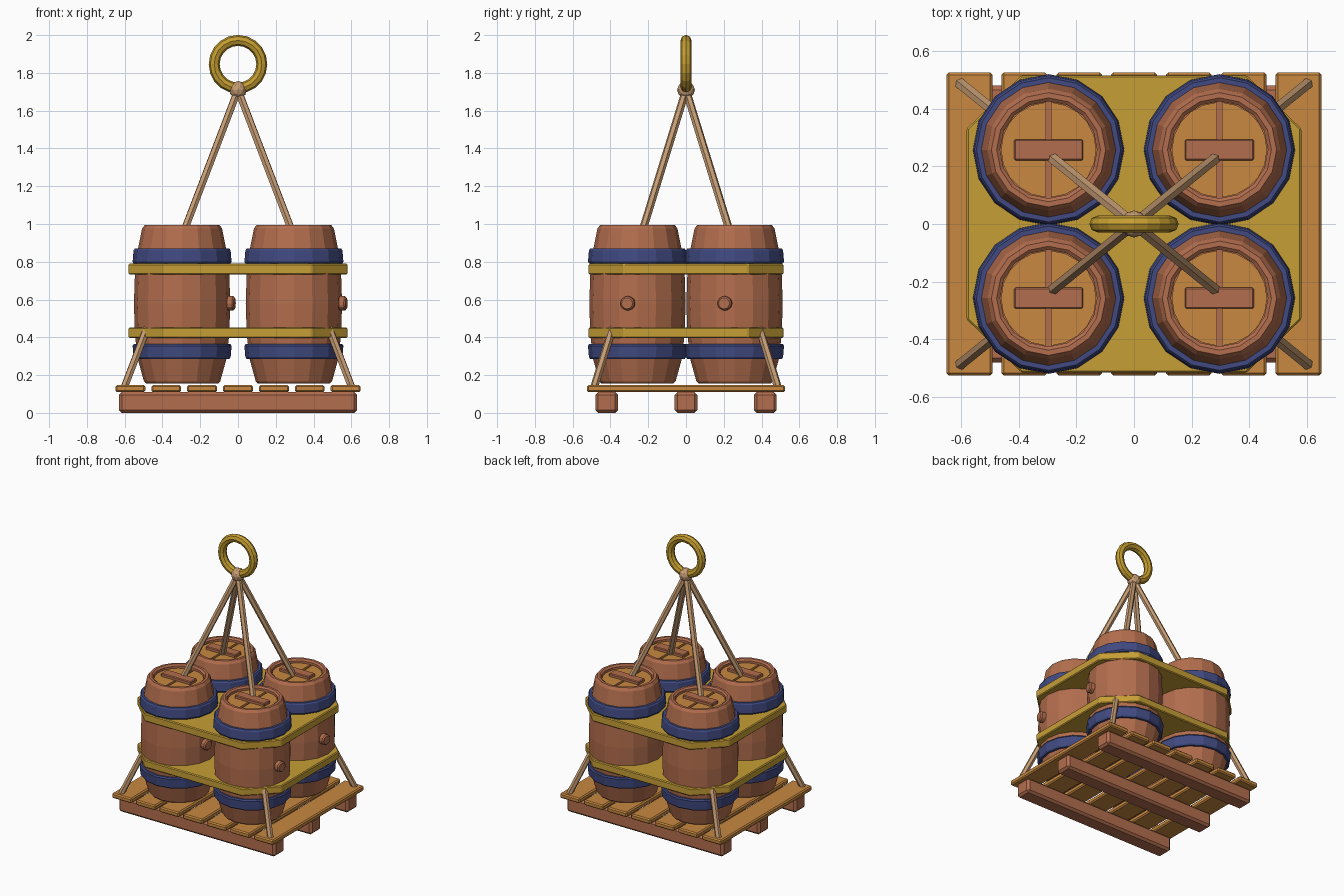
import bpy, bmesh, math
from mathutils import Vector

cube = bpy.data.objects.get("Cube")
if cube:
    bpy.data.objects.remove(cube, do_unlink=True)


def material(name, r, g, b):
    m = bpy.data.materials.new(name)
    m.use_nodes = True
    m.diffuse_color = (r, g, b, 1)
    for n in m.node_tree.nodes:
        if n.type == 'BSDF_PRINCIPLED':
            n.inputs["Base Color"].default_value = (r, g, b, 1)
    return m


BROWN = material("barrel brown", 0.45, 0.155, 0.075)
ORANGE = material("plank orange", 0.58, 0.25, 0.052)
YELLOW = material("strap yellow", 0.57, 0.345, 0.037)
GOLD = material("ring gold", 0.56, 0.34, 0.03)
BLUE = material("band blue", 0.052, 0.068, 0.22)
ROPE = material("rope tan", 0.56, 0.33, 0.17)


def finish(bm, name, mat, bevel=0):
    bmesh.ops.recalc_face_normals(bm, faces=bm.faces)
    me = bpy.data.meshes.new(name)
    bm.to_mesh(me)
    bm.free()
    me.materials.append(mat)
    ob = bpy.data.objects.new(name, me)
    bpy.context.collection.objects.link(ob)
    if bevel:
        mod = ob.modifiers.new("Bevel", 'BEVEL')
        mod.width = bevel
        mod.segments = 1
    return ob


def box(name, mat, centre, size, bevel=0.008):
    bm = bmesh.new()
    bmesh.ops.create_cube(bm, size=1)
    bmesh.ops.scale(bm, vec=size, verts=bm.verts)
    bmesh.ops.translate(bm, vec=centre, verts=bm.verts)
    return finish(bm, name, mat, bevel)


def prism(name, mat, outline, z0, z1, bevel=0):
    bm = bmesh.new()
    face = bm.faces.new([bm.verts.new((x, y, z0)) for x, y in outline])
    ext = bmesh.ops.extrude_face_region(bm, geom=[face])
    top = [v for v in ext["geom"] if isinstance(v, bmesh.types.BMVert)]
    bmesh.ops.translate(bm, vec=(0, 0, z1 - z0), verts=top)
    if not any(f.normal.z < -0.9 for f in bm.faces) and not face.is_valid:
        bm.faces.new([v for v in bm.verts if v not in top])
    return finish(bm, name, mat, bevel)


def lathe(name, mat, profile, x, y, closed=False, sides=16):
    bm = bmesh.new()
    vs = [bm.verts.new((r, 0, z)) for r, z in profile]
    edges = [bm.edges.new(p) for p in zip(vs, vs[1:])]
    if closed:
        edges.append(bm.edges.new((vs[-1], vs[0])))
    bmesh.ops.spin(bm, geom=vs + edges, cent=(0, 0, 0), axis=(0, 0, 1),
                   angle=math.tau, steps=sides, use_duplicate=False)
    bmesh.ops.remove_doubles(bm, verts=bm.verts, dist=0.0005)
    bmesh.ops.translate(bm, vec=(x, y, 0), verts=bm.verts)
    return finish(bm, name, mat)


def rod(name, mat, a, b, radius, sides, bevel=0):
    a, b = Vector(a), Vector(b)
    bm = bmesh.new()
    bmesh.ops.create_cone(bm, cap_ends=True, segments=sides, radius1=radius,
                          radius2=radius, depth=(b - a).length)
    bmesh.ops.rotate(bm, verts=bm.verts,
                     matrix=(b - a).to_track_quat('Z', 'Y').to_matrix())
    bmesh.ops.translate(bm, vec=(a + b) / 2, verts=bm.verts)
    return finish(bm, name, mat, bevel)


# Pallet: three runners under seven slats
for i in (-1, 0, 1):
    box(f"pallet_runner_{i + 2}", BROWN, (0, i * 0.42, 0.055), (1.26, 0.12, 0.11), 0.015)
for i in range(-3, 4):
    box(f"pallet_slat_{i + 4}", ORANGE, (i * 0.19, 0, 0.128), (0.158, 1.05, 0.037))

# Barrels
BODY = [(0, 0.155), (0.19, 0.155), (0.202, 0.167), (0.236, 0.29), (0.25, 0.42),
        (0.255, 0.58), (0.25, 0.73), (0.235, 0.86), (0.212, 0.975), (0.198, 0.995),
        (0.18, 0.995), (0.168, 0.985), (0.168, 0.955), (0, 0.955)]
LOW_BAND = [(0.225, 0.285), (0.25, 0.285), (0.257, 0.295), (0.262, 0.355),
            (0.256, 0.365), (0.225, 0.365)]
HIGH_BAND = [(r, 1.155 - z) for r, z in LOW_BAND]


def barrel(tag, x, y):
    lathe(f"barrel_{tag}", BROWN, BODY, x, y)
    lathe(f"lower_band_{tag}", BLUE, LOW_BAND, x, y, True)
    lathe(f"upper_band_{tag}", BLUE, HIGH_BAND, x, y, True)
    # Lid in two halves with a narrow gap, and a cross batten
    for s in (-1, 1):
        arc = [math.radians(-87 + 174 * k / 10) for k in range(11)]
        half = [(x + s * 0.165 * math.cos(a), y + 0.165 * math.sin(a)) for a in arc]
        prism(f"lid_half_{tag}_{s}", ORANGE, half, 0.95, 0.97)
    box(f"lid_batten_{tag}", BROWN, (x, y, 0.977), (0.24, 0.073, 0.03), 0.005)
    # Bung on the side
    d = Vector((math.cos(math.radians(-11.25)), math.sin(math.radians(-11.25)), 0))
    c = Vector((x, y, 0.58))
    rod(f"bung_{tag}", BROWN, c + d * 0.23, c + d * 0.284, 0.038, 12, 0.008)


for sx in (-1, 1):
    for sy in (-1, 1):
        tag = ("front" if sy < 0 else "back") + ("_left" if sx > 0 else "_right")
        barrel(tag, sx * 0.296, sy * 0.257)
        # Straight sling rope from the knot to the pallet corner
        rod(f"rope_{tag}", ROPE, (0, 0, 1.71), (sx * 0.6, sy * 0.485, 0.14), 0.021, 6)

# Holding plates around the barrels
quarter = [(0.58, 0.33), (0.39, 0.515)]
octagon = (quarter + [(-x, y) for x, y in quarter[::-1]]
           + [(-x, -y) for x, y in quarter] + [(x, -y) for x, y in quarter[::-1]])
prism("lower_strap", YELLOW, octagon, 0.397, 0.452, 0.006)
prism("upper_strap", YELLOW, octagon, 0.733, 0.79, 0.006)

# Knot and lifting ring
bm = bmesh.new()
bmesh.ops.create_icosphere(bm, subdivisions=2, radius=0.047)
bmesh.ops.translate(bm, vec=(0, 0, 1.71), verts=bm.verts)
finish(bm, "rope_knot", ROPE)
bpy.ops.mesh.primitive_torus_add(location=(0, 0, 1.846), rotation=(math.pi / 2, 0, 0),
                                 major_segments=20, minor_segments=8,
                                 major_radius=0.126, minor_radius=0.029)
ring = bpy.context.object
ring.name = "lifting_ring"
ring.data.materials.append(GOLD)
